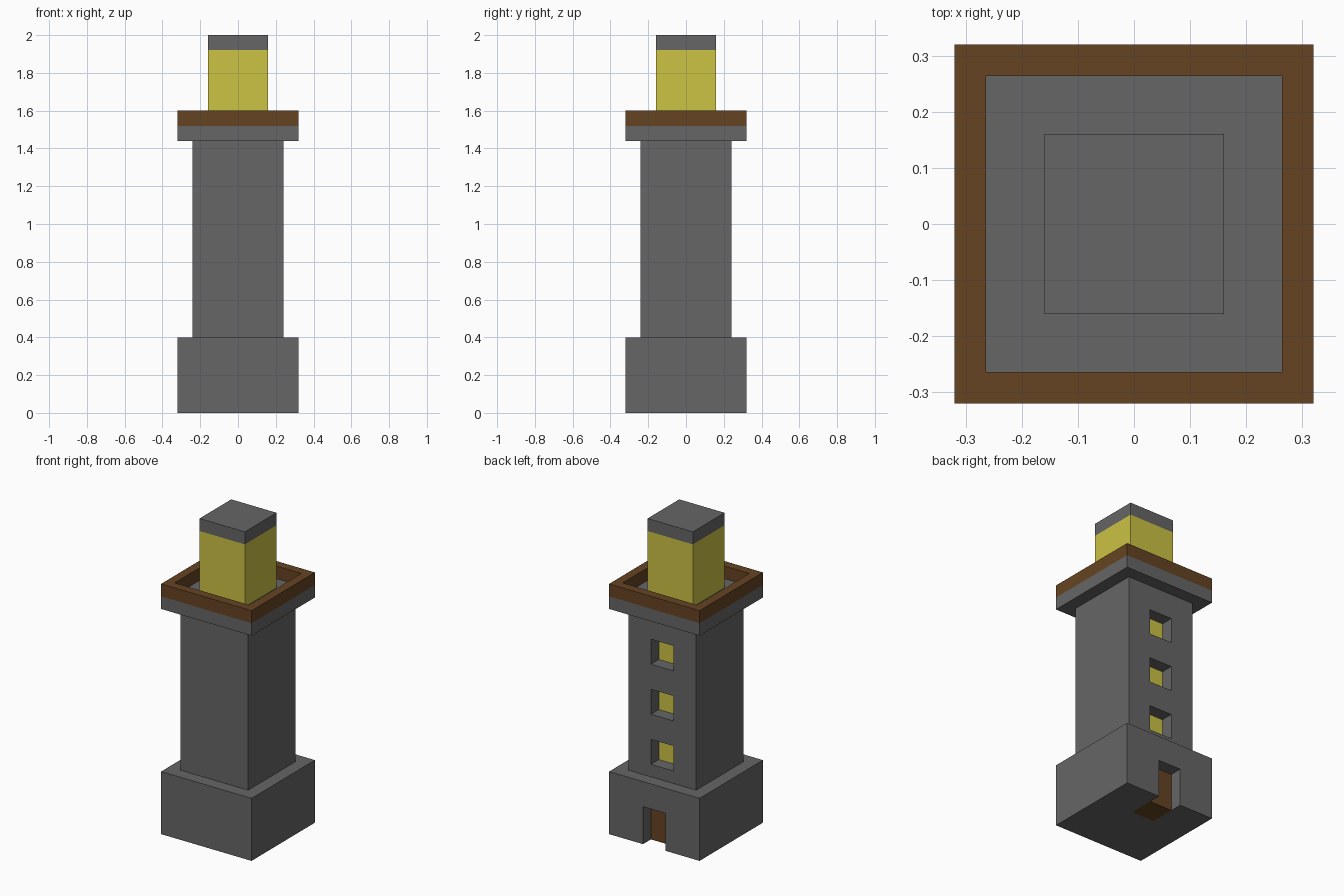
import bpy, bmesh
from mathutils import Vector

if "Cube" in bpy.data.objects:
    bpy.data.objects.remove(bpy.data.objects["Cube"], do_unlink=True)

U = 0.08  # one block


def make_material(name, hex_code):
    def linear(c):
        return c / 12.92 if c <= 0.04045 else ((c + 0.055) / 1.055) ** 2.4
    rgb = [linear(int(hex_code[i:i + 2], 16) / 255) for i in (0, 2, 4)]
    mat = bpy.data.materials.new(name)
    mat.use_nodes = True
    mat.diffuse_color = (*rgb, 1)
    mat.node_tree.nodes["Principled BSDF"].inputs["Base Color"].default_value = (*rgb, 1)
    return mat


stone = make_material("grey stone", "666666")
wood = make_material("brown wood", "664422")
light = make_material("yellow light", "CCC244")


def box(half, z0, z1):
    """Square block, given its half width and its bottom and top heights."""
    bm = bmesh.new()
    bmesh.ops.create_cube(bm, size=1)
    for v in bm.verts:
        v.co = (v.co.x * 2 * half, v.co.y * 2 * half, z0 if v.co.z < 0 else z1)
    return bm


def slice_at(bm, axis, values):
    normal = Vector([float(i == axis) for i in range(3)])
    for value in values:
        bmesh.ops.bisect_plane(bm, geom=bm.verts[:] + bm.edges[:] + bm.faces[:],
                               plane_co=normal * value, plane_no=normal)


def back_opening(bm, z0, z1):
    """Recess the middle two blocks of the back wall and colour the recess's end."""
    bm.normal_update()
    for f in bm.faces[:]:
        c = f.calc_center_median()
        if f.normal.y > 0.9 and abs(c.x) < U and z0 < c.z < z1:
            bmesh.ops.inset_individual(bm, faces=[f], thickness=0, depth=-U)
            f.material_index = 1


def finish(bm, name, *mats):
    bmesh.ops.remove_doubles(bm, verts=bm.verts[:], dist=0.0001)
    bmesh.ops.recalc_face_normals(bm, faces=bm.faces[:])
    mesh = bpy.data.meshes.new(name)
    bm.to_mesh(mesh)
    bm.free()
    for m in mats:
        mesh.materials.append(m)
    obj = bpy.data.objects.new(name, mesh)
    bpy.context.collection.objects.link(obj)


# Base with a recessed doorway, open at the ground
bm = box(4 * U, 0, 5 * U)
slice_at(bm, 0, (-U, U))
slice_at(bm, 1, (U, 3 * U))
slice_at(bm, 2, (3 * U,))
back_opening(bm, 0, 3 * U)
sill = []
for f in bm.faces:
    c = f.calc_center_median()
    if c.z < 0.001 and abs(c.x) < U and c.y > U:
        if c.y > 3 * U:
            sill.append(f)
        else:
            f.material_index = 1
bmesh.ops.delete(bm, geom=sill, context='FACES')
# Door is one block behind the wall and two blocks thick underneath
finish(bm, "base", stone, wood)

# Shaft with three lit windows in the back
windows = [(z * U, (z + 2) * U) for z in (6, 10, 14)]
bm = box(3 * U, 5 * U, 18 * U)
slice_at(bm, 0, (-U, U))
slice_at(bm, 2, [z for pair in windows for z in pair])
for z0, z1 in windows:
    back_opening(bm, z0, z1)
finish(bm, "shaft", stone, light)

# Gallery: stone slab with a wooden parapet around a sunken floor
bm = box(4 * U, 18 * U, 20 * U)
slice_at(bm, 2, (19 * U,))
bm.normal_update()
top = max(bm.faces, key=lambda f: f.calc_center_median().z)
bmesh.ops.inset_individual(bm, faces=[top], thickness=U, depth=0)
bmesh.ops.inset_individual(bm, faces=[top], thickness=0, depth=-U)
for f in bm.faces:
    f.material_index = int(f.calc_center_median().z > 19.1 * U)
finish(bm, "gallery", stone, wood)

# Lantern and its roof
finish(box(2 * U, 19 * U, 24 * U), "lantern", light)
finish(box(2 * U, 24 * U, 25 * U), "lantern_roof", stone)
